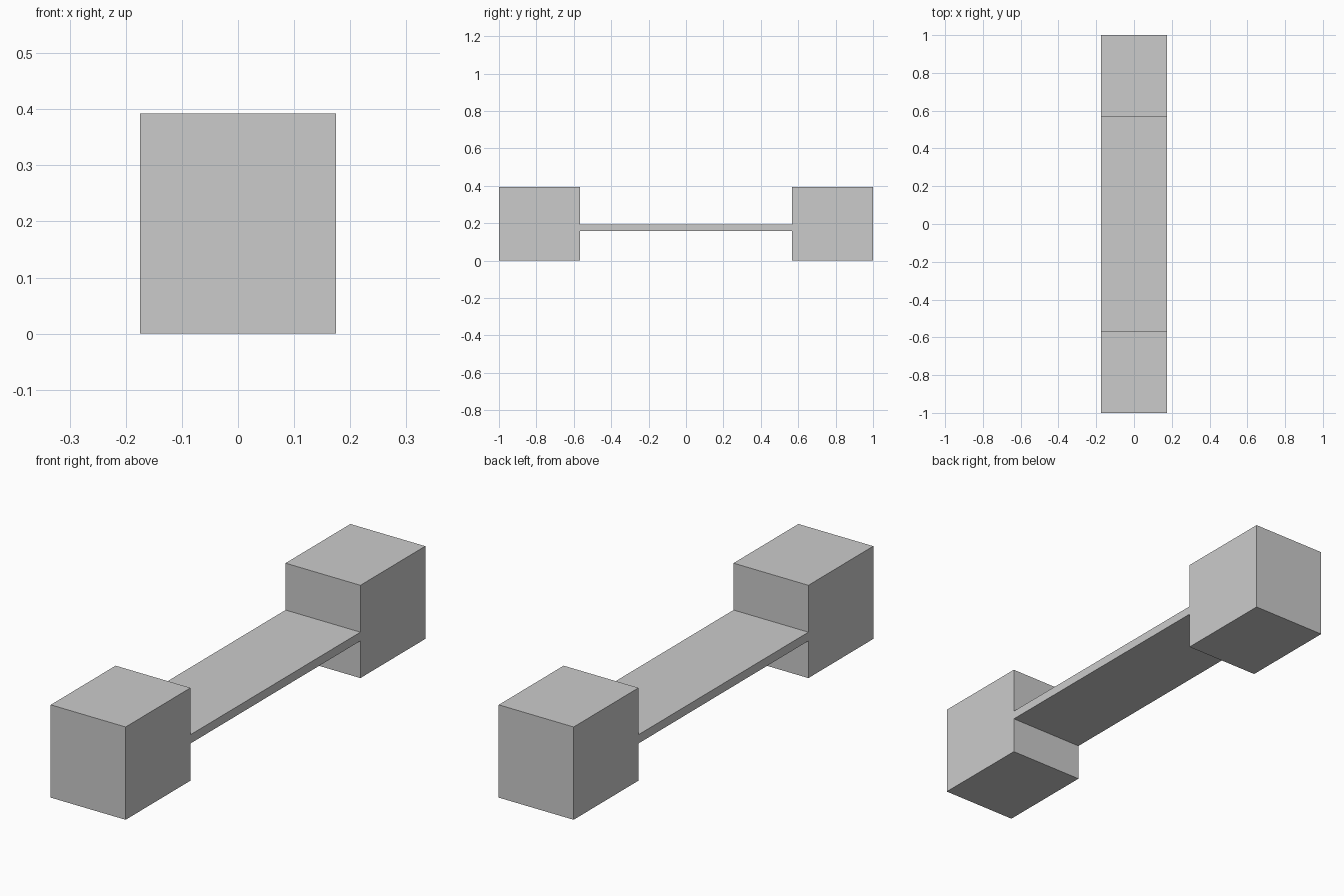
import bpy

default = bpy.data.objects.get("Cube")
if default:
    bpy.data.objects.remove(default, do_unlink=True)

WIDTH, HEIGHT = 0.35, 0.392
INNER = 0.567  # distance from the centre to each block

# One plain grey for every part
grey = bpy.data.materials.new("light_grey")
grey.use_nodes = True
colour = (0.6, 0.6, 0.6, 1.0)
grey.diffuse_color = colour
grey.node_tree.nodes["Principled BSDF"].inputs["Base Color"].default_value = colour


def box(name, y_range, z_range):
    """Full-width box spanning the given y and z ranges."""
    (y0, y1), (z0, z1) = y_range, z_range
    bpy.ops.mesh.primitive_cube_add(size=1, location=(0, (y0 + y1) / 2, (z0 + z1) / 2))
    obj = bpy.context.object
    obj.name = name
    obj.scale = (WIDTH, y1 - y0, z1 - z0)
    bpy.ops.object.transform_apply(location=False, rotation=False, scale=True)
    obj.data.materials.append(grey)
    return obj


# End blocks and the thin plank between them
box("front_block", (-1, -INNER), (0, HEIGHT))
box("back_block", (INNER, 1), (0, HEIGHT))
box("plank", (-INNER, INNER), (0.157, 0.194))
